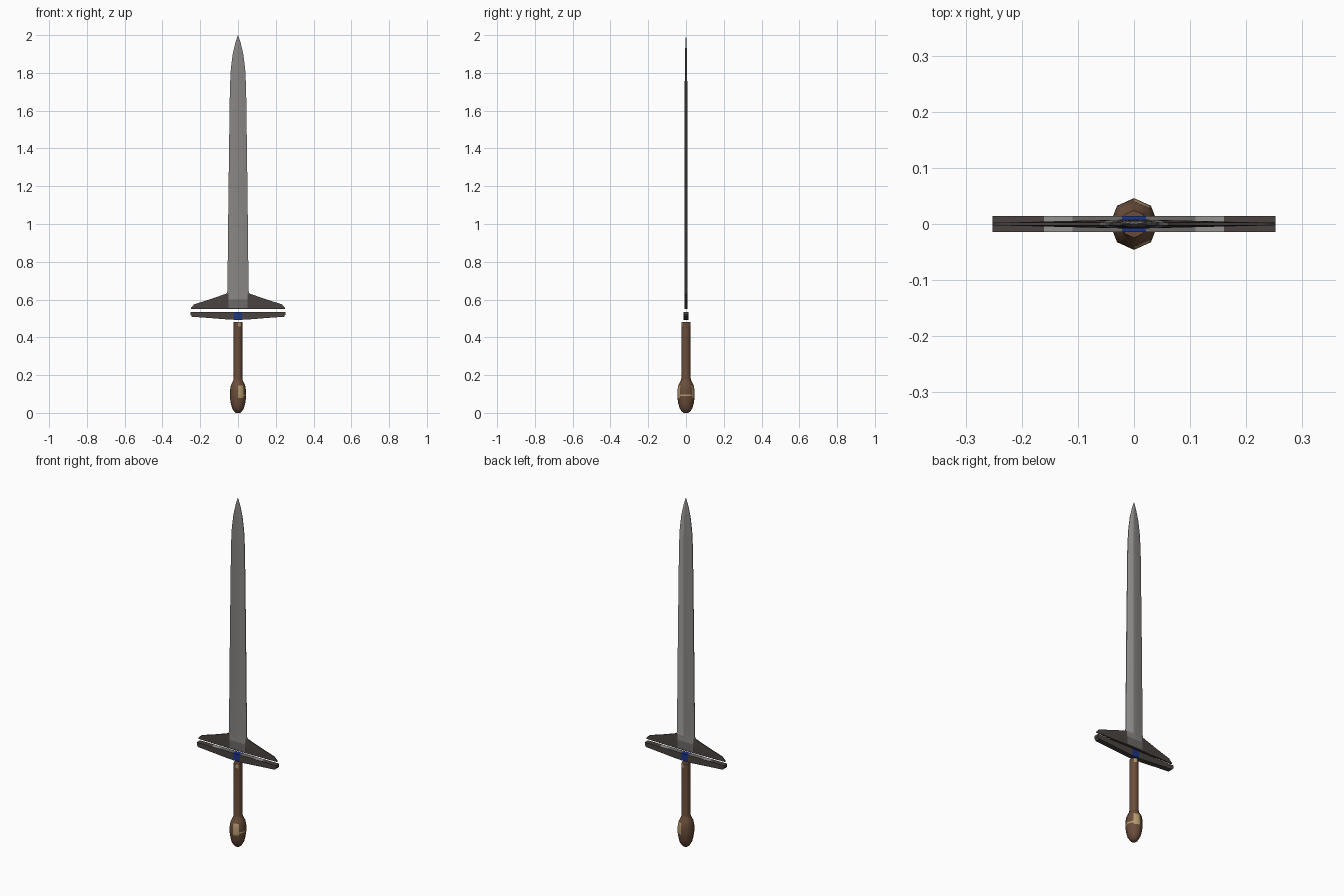
import bpy, bmesh, math

if "Cube" in bpy.data.objects:
    bpy.data.objects.remove(bpy.data.objects["Cube"])


def mat(name, r, g, b):
    m = bpy.data.materials.new(name)
    m.diffuse_color = (r, g, b, 1)
    m.use_nodes = True
    m.node_tree.nodes["Principled BSDF"].inputs["Base Color"].default_value = m.diffuse_color
    return m


steel = mat("steel", 0.25, 0.238, 0.23)
bright = mat("bright_steel", 0.40, 0.385, 0.37)
dark = mat("dark_iron", 0.068, 0.057, 0.052)
worn = mat("worn_iron", 0.15, 0.14, 0.135)
polished = mat("polished_iron", 0.30, 0.29, 0.28)
blue = mat("blue_gem", 0.012, 0.035, 0.25)
leather = mat("brown_leather", 0.145, 0.075, 0.043)
gold = mat("old_gold", 0.47, 0.33, 0.16)


def loft(name, rings, mats, rule, smooth):
    """Skin a stack of equal-length point rings, cap both ends, colour faces by rule."""
    bm = bmesh.new()
    rows = [[bm.verts.new(p) for p in ring] for ring in rings]
    n = len(rows[0])
    for a, b in zip(rows, rows[1:]):
        for i in range(n):
            j = (i + 1) % n
            bm.faces.new((a[i], a[j], b[j], b[i]))
    bm.faces.new(rows[0][::-1])
    bm.faces.new(rows[-1])
    bmesh.ops.recalc_face_normals(bm, faces=bm.faces)
    for f in bm.faces:
        f.material_index = rule(f.calc_center_median(), f.normal)
    me = bpy.data.meshes.new(name)
    bm.to_mesh(me)
    bm.free()
    for m in mats:
        me.materials.append(m)
    ob = bpy.data.objects.new(name, me)
    bpy.context.collection.objects.link(ob)
    bpy.context.view_layer.objects.active = ob
    ob.select_set(True)
    bpy.ops.object.shade_smooth_by_angle(angle=math.radians(smooth))
    ob.select_set(False)


# Blade: ridged section that flares into the upper guard wings
def blade_ring(z, w, t):
    c, m, e = min(0.010, w * 0.3), min(0.05, w * 0.85), t * 0.3
    s = e + (t - e) * (w - m) / (w - c)
    front = [(-w, -e, z), (-m, -s, z), (-c, -t, z), (c, -t, z), (m, -s, z), (w, -e, z)]
    return front + [(x, -y, z) for x, y, z in reversed(front)]


blade_rows = [(0.55, 0.25, 0.008), (0.556, 0.25, 0.008), (0.575, 0.232, 0.008),
              (0.60, 0.152, 0.008), (0.632, 0.06, 0.008), (0.645, 0.056, 0.008),
              (1.2, 0.050, 0.008), (1.72, 0.043, 0.007), (1.82, 0.038, 0.006),
              (1.9, 0.028, 0.005), (1.96, 0.014, 0.003), (2.0, 0.001, 0.0005)]


def blade_colour(c, n):
    # dark wings, worn root, brighter back bevel and edge on the right
    if c.z > 0.632:
        return 3 if c.x > 0.002 and n.y > -0.05 else 0
    if abs(c.x) < 0.045 and c.z > 0.56:
        return 0 if c.z > 0.6 else 2
    return 1


loft("blade", [blade_ring(*r) for r in blade_rows], [steel, dark, worn, bright],
     blade_colour, 60)

# Lower guard: bar lofted along x, thicker in the middle, with a blue centre block
half = [(0.021, 0.493), (0.06, 0.495), (0.11, 0.499), (0.16, 0.503),
        (0.243, 0.509), (0.252, 0.52)]
stations = [(-x, z) for x, z in reversed(half)] + half


def bar_ring(x, z):
    y = 0.0145
    return [(x, -y, z), (x, y, z), (x, y, 0.535), (x, -y, 0.535)]


def bar_colour(c, n):
    # blue centre, upper surface polished towards the middle of each arm
    if abs(c.x) < 0.015:
        return 1
    if n.z > 0.9:
        return 3 if 0.11 < abs(c.x) < 0.16 else 2 if abs(c.x) < 0.11 else 0
    return 0


loft("lower_guard", [bar_ring(*s) for s in stations], [dark, blue, worn, polished],
     bar_colour, 20)

# Grip and pommel: one eight-sided turned shape
profile = [(0.0, 0.012), (0.008, 0.023), (0.025, 0.034), (0.05, 0.041), (0.08, 0.0455),
           (0.089, 0.046), (0.098, 0.046), (0.12, 0.0455), (0.145, 0.041), (0.16, 0.034),
           (0.172, 0.027), (0.185, 0.0245), (0.457, 0.0245), (0.481, 0.0245)]


def grip_ring(z, r):
    return [(0.93 * r * math.cos(k * math.pi / 4), r * math.sin(k * math.pi / 4), z)
            for k in range(8)]


def grip_colour(c, n):
    # gold inlays beside the front and back ridges, thin band round the right side
    if c.x < 0.003:
        return 0
    if abs(c.y) > abs(c.x):
        return 1 if 0.08 < c.z < 0.15 or 0.458 < c.z < 0.48 else 0
    return 1 if 0.09 < c.z < 0.097 else 0


loft("grip_and_pommel", [grip_ring(*p) for p in profile], [leather, gold], grip_colour, 50)
